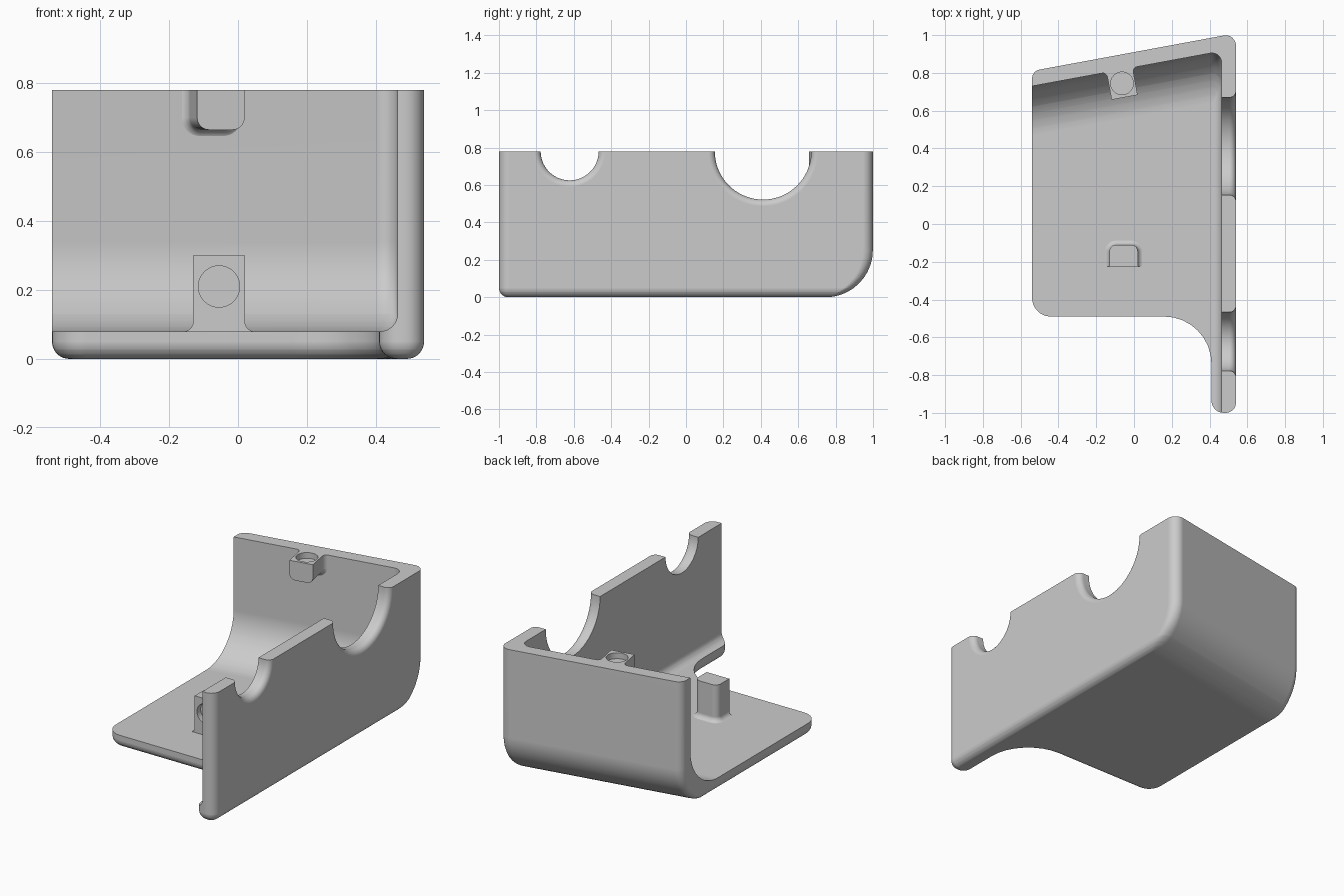
import bpy, bmesh
from math import sqrt, sin, cos, tan, pi, radians
from mathutils import Vector, Matrix

if "Cube" in bpy.data.objects:
    bpy.data.objects.remove(bpy.data.objects["Cube"], do_unlink=True)

grey = bpy.data.materials.new("plain grey")
grey.use_nodes = True
grey.diffuse_color = (0.6, 0.6, 0.6, 1)
grey.node_tree.nodes["Principled BSDF"].inputs["Base Color"].default_value = (0.6, 0.6, 0.6, 1)


def fillet(h, r):
    """Sideways run of a quarter-round of radius r at height h."""
    return r - sqrt(max(0, r * r - max(0, r - h) ** 2)) if r else 0


def levels(top, *radii):
    """Heights that sample every quarter-round evenly."""
    zs = {round(r * (1 - cos(k * pi / 20)), 5) for r in radii for k in range(11)}
    return sorted(zs | {top})


def outline(corners, insets, n=8):
    """Counter-clockwise polygon, each edge moved inward, corners rounded."""
    pts = [Vector(c[:2]) for c in corners]
    count = len(pts)
    dirs = [(pts[(i + 1) % count] - pts[i]).normalized() for i in range(count)]
    ring = []
    for i, p in enumerate(pts):
        a, b = dirs[i - 1], dirs[i]
        turn = a.cross(b)
        da, db = insets[i - 1], insets[i]
        corner = p + (b * da - a * db) / turn
        r, side = corners[i][2], 1 if turn > 0 else -1
        if r == 0:
            ring.append(corner)
            continue
        r = max(0.004, r - side * min(da, db))
        angle = a.angle(b)
        start = corner - a * r * tan(angle / 2)
        normal = Vector((-a.y, a.x)) * side
        for k in range(n + 1):
            t = angle * k / n
            ring.append(start + a * r * sin(t) + normal * r * (1 - cos(t)))
    return ring


def loft(name, rings):
    """Closed skin through rings of equal length."""
    bm = bmesh.new()
    rows = [[bm.verts.new(p) for p in ring] for ring in rings]
    for low, high in zip(rows, rows[1:]):
        for i in range(len(low)):
            j = (i + 1) % len(low)
            bm.faces.new((low[i], low[j], high[j], high[i]))
    bm.faces.new(rows[0][::-1])
    bm.faces.new(rows[-1])
    bmesh.ops.recalc_face_normals(bm, faces=bm.faces)
    mesh = bpy.data.meshes.new(name)
    bm.to_mesh(mesh)
    bm.free()
    mesh.materials.append(grey)
    obj = bpy.data.objects.new(name, mesh)
    bpy.context.collection.objects.link(obj)
    return obj


def layered(name, corners, radii, base, top, sign=1):
    """Upright solid whose edges flow into the base with their own radii."""
    rings = []
    for h in levels(top, *radii):
        flat = outline(corners, [sign * fillet(h, r) for r in radii])
        rings.append([(p.x, p.y, base + h) for p in flat])
    return loft(name, rings)


def select(obj):
    bpy.ops.object.select_all(action="DESELECT")
    obj.select_set(True)
    bpy.context.view_layer.objects.active = obj


def cut(target, cutter):
    cutter.hide_render = True
    mod = target.modifiers.new("cut", "BOOLEAN")
    mod.operation, mod.solver, mod.object = "DIFFERENCE", "EXACT", cutter
    select(target)
    bpy.ops.object.modifier_apply(modifier=mod.name)
    bpy.data.objects.remove(cutter, do_unlink=True)


def finish(obj):
    select(obj)
    bpy.ops.object.shade_smooth_by_angle(angle=radians(30))
    mod = obj.modifiers.new("even shading", "WEIGHTED_NORMAL")
    mod.keep_sharp = True


# Outer body: floor plan with a long side lip and a slanted, rolled back
TOP = 0.78
plan = [(-0.54, -0.49, 0.1), (0.41, -0.49, 0.25), (0.41, -1.0, 0.065),
        (0.54, -1.0, 0.055), (0.54, 1.01, 0.055), (-0.54, 0.81, 0.05)]
shell = layered("shell", plan, [0.05, 0.05, 0.05, 0.05, 0.25, 0.05], 0, TOP)

# Hollow: leaves floor, side wall and back wall
room = [(-1, -2, 0), (0.463, -2, 0), (0.463, 0.915, 0.05), (-1, 0.645, 0)]
cut(shell, layered("hollow", room, [0, 0.05, 0.26, 0], 0.08, 1))

# Round notches in the side wall, flared on the outside
for y, r in ((-0.622, 0.155), (0.412, 0.258)):
    xs = [(0.4, r), (0.6, r + 0.035)]
    xs[1:1] = [(0.54 - d, r + fillet(d, 0.035)) for d in levels(0.035, 0.035)[::-1]]
    rings = [[(x, y + q * cos(k * pi / 36), TOP + q * sin(k * pi / 36))
              for k in range(72)] for x, q in xs]
    cut(shell, loft("notch", rings))
finish(shell)


# Screw bosses: flat drilled face, two rounded edges, flared foot
def boss(name, width, depth, height, hole_height, matrix):
    w = width / 2
    foot = [(-w, 0, 0), (w, 0, 0), (w, depth, 0.035), (-w, depth, 0.035)]
    obj = layered(name, foot, [0, 0.03, 0.03, 0.03], 0, height, -1)
    rings = [[(0.06 * cos(k * pi / 24), y, hole_height + 0.06 * sin(k * pi / 24))
              for k in range(48)] for y in (-0.05, 0.035)]
    cut(obj, loft("drill", rings))
    obj.data.transform(matrix)
    finish(obj)


boss("floor_boss", 0.15, 0.115, 0.221, 0.131,
     Matrix.Translation((-0.055, -0.225, 0.079)))
inward = Vector((0.182, -0.983, 0)).normalized()
down = Vector((0, 0, -1))
turned = Matrix((down.cross(inward), down, inward)).transposed().to_4x4()
boss("wall_boss", 0.14, 0.115, 0.15, 0.075,
     Matrix.Translation((-0.077, 0.818, TOP)) @ turned)
